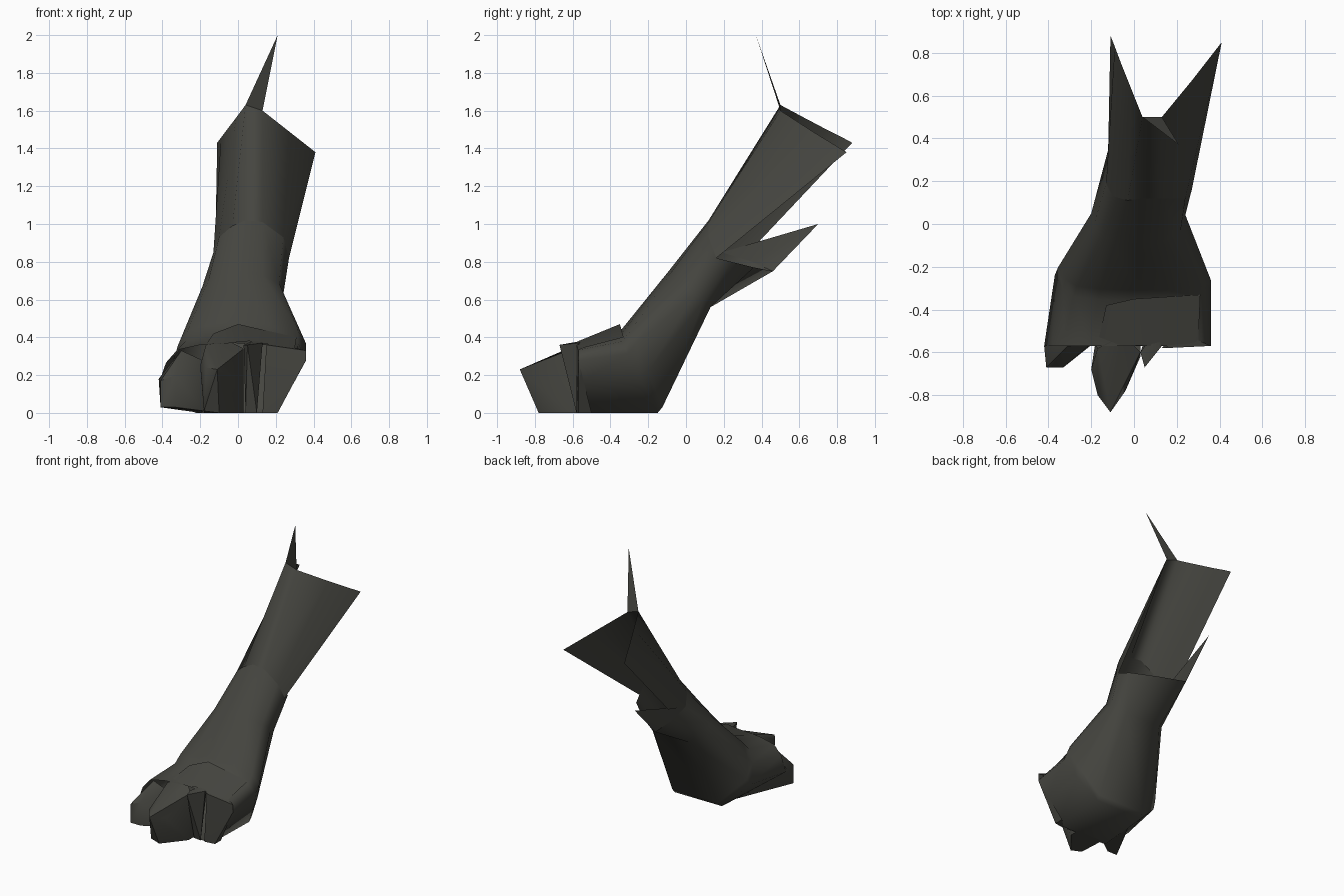
import bpy, bmesh, math
from mathutils import Vector

if "Cube" in bpy.data.objects:
    bpy.data.objects.remove(bpy.data.objects["Cube"])

mat = bpy.data.materials.new("dark olive grey")
mat.diffuse_color = (0.06, 0.06, 0.051, 1)
mat.use_nodes = True
mat.node_tree.nodes["Principled BSDF"].inputs["Base Color"].default_value = mat.diffuse_color


def finish(name, bm, angle=40):
    bmesh.ops.recalc_face_normals(bm, faces=bm.faces)
    me = bpy.data.meshes.new(name)
    bm.to_mesh(me)
    bm.free()
    ob = bpy.data.objects.new(name, me)
    bpy.context.collection.objects.link(ob)
    me.materials.append(mat)
    bpy.ops.object.select_all(action='DESELECT')
    ob.select_set(True)
    bpy.context.view_layer.objects.active = ob
    bpy.ops.object.shade_smooth_by_angle(angle=math.radians(angle))
    return ob


def skin(name, rows, closed):
    """Bridge rows of points with quads."""
    bm = bmesh.new()
    vs = [[bm.verts.new(p) for p in r] for r in rows]
    n = len(rows[0])
    for a, b in zip(vs, vs[1:]):
        for i in range(n if closed else n - 1):
            j = (i + 1) % n
            bm.faces.new((a[i], a[j], b[j], b[i]))
    return finish(name, bm, 70)


def toe(name, pts):
    """Convex toe, left open where it is buried in the foot."""
    bm = bmesh.new()
    for p in pts:
        bm.verts.new(p)
    bmesh.ops.convex_hull(bm, input=bm.verts)
    bmesh.ops.recalc_face_normals(bm, faces=bm.faces)
    back = [f for f in bm.faces if f.normal.y > 0.6]
    bmesh.ops.delete(bm, geom=back, context='FACES')
    loose = [v for v in bm.verts if not v.link_faces]
    bmesh.ops.delete(bm, geom=loose, context='VERTS')
    return finish(name, bm, 40)


def sheet(name, pts, faces):
    bm = bmesh.new()
    vs = [bm.verts.new(p) for p in pts]
    for f in faces:
        bm.faces.new([vs[i] for i in f])
    return finish(name, bm)


# Cross-sections: u runs across, v from underside (0) to top (1)
FOOT = [(-.5, 0), (.55, 0), (.83, .42), (1, .75), (.88, .9), (.45, .97),
        (0, 1), (-.45, .97), (-.75, .9), (-.9, .72), (-1, .42)]
SHIN = [(-.6, 0), (.7, 0), (.95, .17), (1, .38), (.9, .7), (.5, .95),
        (0, 1), (-.5, .95), (-.8, .8), (-.95, .6), (-1, .35)]


def ring(profile, top, under, x0, x1):
    c, h = (x0 + x1) / 2, (x1 - x0) / 2
    t, b = Vector((0, *top)), Vector((0, *under))
    return [b.lerp(t, v) + Vector((c + u * h, 0, 0)) for u, v in profile]


# Torn rim where the ankle meets the upper limb, same order as the profiles
RIM = [(-.07, .46, .75), (.1, .36, .77), (.24, .24, .8), (.27, .16, .82), (.24, .12, .93), (.13, .12, 1.01),
       (.04, .12, 1.02), (-.03, .11, .99), (-.1, .13, .93), (-.13, .19, .85), (-.12, .35, .8)]

# Foot and ankle
skin("foot_and_ankle", [
    ring(FOOT, (-.57, .37), (-.57, 0), -.42, .36),
    ring(FOOT, (-.36, .42), (-.15, 0), -.37, .36),
    ring(FOOT, (-.31, .48), (-.125, .03), -.355, .36),
    ring(SHIN, (-.1, .74), (.13, .56), -.2, .24),
    RIM,
], True)

# Upper limb: half pipe open at the back
skin("upper_limb", [
    [(-.12, .38, .9)] + RIM[9:2:-1],
    [(-.11, .88, 1.43), (-.09, .83, 1.457), (-.06, .75, 1.497), (-.01, .625, 1.563),
     (.04, .5, 1.63), (.13, .5, 1.6), (.27, .67, 1.49), (.41, .85, 1.38)],
], False)
sheet("top_spike", [(.04, .5, 1.63), (.13, .5, 1.6), (.21, .37, 2.0)], [(0, 1, 2)])

# Pointed flap behind the ankle
sheet("back_flap", [RIM[9], (-.07, .7, 1), RIM[0], RIM[10]], [(0, 1, 3), (1, 2, 3)])

# Ridge over the toe roots
sheet("instep_ridge", [(-.13, -.38, .42), (0, -.35, .47), (.31, -.33, .4),
                       (.3, -.56, .34), (.06, -.57, .38), (-.17, -.56, .36)],
      [(0, 1, 4, 5), (1, 2, 3, 4)])

# Toes
toe("left_toe", [(-.42, -.57, .18), (-.41, -.67, .17), (-.41, -.67, .03), (-.33, -.67, .03),
                 (-.33, -.67, .2), (-.31, -.62, .25), (-.35, -.56, .27), (-.3, -.56, .33),
                 (-.19, -.55, .28), (-.18, -.55, .01), (-.2, -.3, 0)])
toe("middle_toe", [(-.11, -.88, .23), (-.17, -.8, .24), (-.04, -.78, .2), (-.1, -.78, 0),
                   (-.18, -.76, .01), (-.2, -.68, .25), (-.17, -.58, .36), (.03, -.6, .34),
                   (.03, -.62, 0), (-.18, -.55, 0), (.03, -.55, 0), (-.05, -.52, .38)])
toe("inner_toe", [(.05, -.67, .36), (.03, -.6, .36), (.13, -.57, .37), (.1, -.58, 0),
                  (.04, -.57, 0), (.1, -.5, .39)])
toe("right_toe", [(.15, -.58, .36), (.36, -.57, .33), (.36, -.57, .28), (.21, -.57, 0),
                  (.13, -.58, 0), (.2, -.5, .37), (.21, -.5, 0)])
